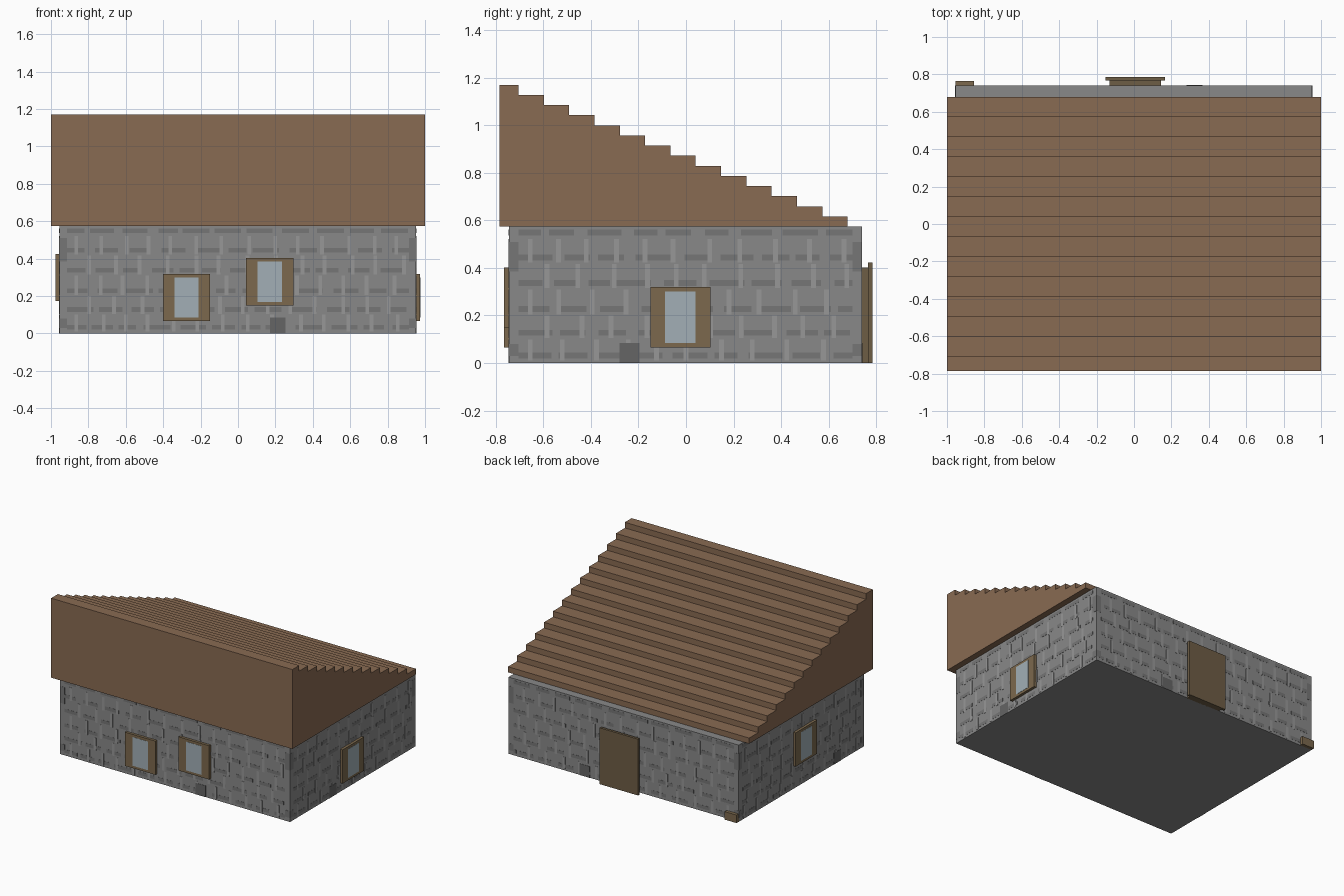
import bpy, bmesh, random

if "Cube" in bpy.data.objects:
    bpy.data.objects.remove(bpy.data.objects["Cube"])
random.seed(4)

X0, X1, Y0, Y1, H = -0.955, 0.953, -0.745, 0.74, 0.575


def material(name, r, g, b):
    m = bpy.data.materials.new(name)
    m.diffuse_color = (r, g, b, 1)
    m.use_nodes = True
    m.node_tree.nodes["Principled BSDF"].inputs["Base Color"].default_value = m.diffuse_color
    return m


ROOF = material("roof_brown", 0.25, 0.145, 0.085)
WOOD = material("wood", 0.2, 0.14, 0.075)
DOOR = material("door_wood", 0.155, 0.11, 0.06)
GLASS = material("glass", 0.36, 0.43, 0.47)
STONE = material("stone", 0.25, 0.25, 0.25)
DARK = material("stone_dark", 0.18, 0.18, 0.18)
LIGHT = material("stone_light", 0.31, 0.31, 0.31)
SHADE = material("stone_shadow", 0.13, 0.13, 0.13)


def make(name, bm, mat):
    bmesh.ops.recalc_face_normals(bm, faces=bm.faces)
    me = bpy.data.meshes.new(name)
    bm.to_mesh(me)
    bm.free()
    ob = bpy.data.objects.new(name, me)
    bpy.context.collection.objects.link(ob)
    me.materials.append(mat)
    return ob


def add_box(bm, x, y, z):
    v = bmesh.ops.create_cube(bm, size=1)["verts"]
    for p in v:
        p.co = [(a + b) / 2 + c * (b - a) for (a, b), c in zip((x, y, z), p.co)]


def on_wall(bm, side, u, z, d):
    """Box on a wall: u runs along the wall, d is the distance out from it."""
    if side == "front":
        add_box(bm, u, (Y0 - d[1], Y0 - d[0]), z)
    elif side == "back":
        add_box(bm, u, (Y1 + d[0], Y1 + d[1]), z)
    elif side == "right":
        add_box(bm, (X1 + d[0], X1 + d[1]), u, z)
    else:
        add_box(bm, (X0 - d[1], X0 - d[0]), u, z)


def panel(name, side, u, z, d, mat):
    bm = bmesh.new()
    on_wall(bm, side, u, z, d)
    return make(name, bm, mat)


# Stone body
bm = bmesh.new()
add_box(bm, (X0, X1), (Y0, Y1), (0, H))
make("stone_walls", bm, STONE)

# Roof: stepped profile extruded along x
bm = bmesh.new()
n, run, rise = 14, 0.1065, 0.0426
prof = [(-0.785, 0.575), (0.68, 0.575)]
for i in range(n):
    z = 0.617 + i * rise
    prof += [(0.68 - i * run, z), (max(0.68 - (i + 1) * run, -0.785), z)]
face = bm.faces.new([bm.verts.new((-1, y, z)) for y, z in prof])
ext = bmesh.ops.extrude_face_region(bm, geom=[face])["geom"]
bmesh.ops.translate(bm, vec=(2, 0, 0),
                    verts=[g for g in ext if isinstance(g, bmesh.types.BMVert)])
make("stepped_roof", bm, ROOF)

# Stone courses, joints and corner stones laid nearly flush on each wall
vents = {"front": 0.17, "right": -0.28, "back": 0.28, "left": -0.47}
rows = [0.02, 0.115, 0.215, 0.325, 0.432, 0.537]
for side, vent in vents.items():
    a, b = (X0, X1) if side in ("front", "back") else (Y0, Y1)
    dark, light = bmesh.new(), bmesh.new()
    lo, hi = a + 0.04, b - 0.04
    for r, z in enumerate(rows):
        u = lo
        while u < hi - 0.02:
            w = random.uniform(0.09, 0.15)
            on_wall(dark, side, (u, min(u + w, hi)), (z, z + 0.025), (-0.001, 0.001))
            u += w + random.uniform(0.025, 0.06)
        if r:
            u = lo + (0.04 if r % 2 else 0.11)
            while u < hi - 0.03:
                on_wall(light, side, (u, u + 0.02), (rows[r - 1] - 0.01, z - 0.015),
                        (-0.001, 0.0015))
                u += random.uniform(0.115, 0.155)
    for u in ((a, lo), (hi, b)):
        on_wall(dark, side, u, (0.385, 0.51), (-0.001, 0.001))
        on_wall(dark, side, u, (0.03, 0.08), (-0.001, 0.001))
    make("stone_courses_" + side, dark, DARK)
    make("stone_joints_" + side, light, LIGHT)
    panel("base_stone_" + side, side, (vent, vent + 0.085), (0, 0.085), (-0.001, 0.002), SHADE)

# Windows: wooden frame with a glass pane
for name, side, u, z in (("front_left", "front", -0.402, 0.066),
                         ("front_right", "front", 0.043, 0.15),
                         ("right", "right", -0.15, 0.066),
                         ("left", "left", -0.16, 0.172)):
    w, h = 0.253, 0.253
    panel("window_frame_" + name, side, (u, u + w), (z, z + h), (-0.005, 0.02), WOOD)
    panel("window_pane_" + name, side, (u + 0.062, u + w - 0.062),
          (z + 0.019, z + h - 0.019), (0.01, 0.0215), GLASS)

# Door: inner frame and wider outer leaf
panel("door_frame", "back", (-0.13, 0.145), (0, 0.402), (-0.005, 0.026), DOOR)
panel("door_leaf", "back", (-0.152, 0.167), (0, 0.422), (0.026, 0.045), DOOR)

# Small wooden step at the back corner
panel("corner_step", "back", (X0, -0.855), (0, 0.035), (-0.005, 0.025), WOOD)
panel("corner_step_cap", "back", (X0, -0.855), (0.035, 0.06), (-0.005, 0.025), WOOD)
